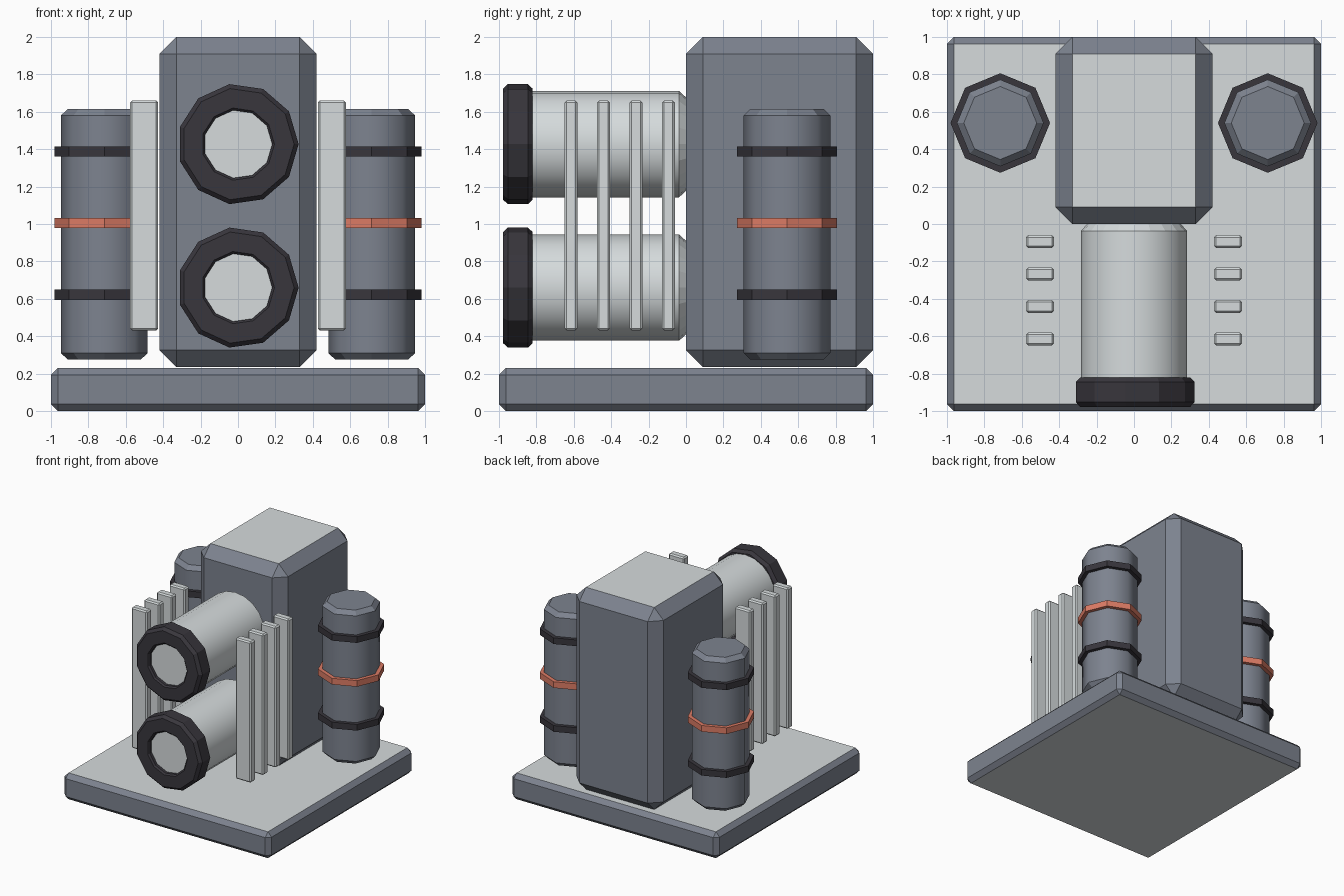
import bpy, bmesh, math
from mathutils import Matrix

if "Cube" in bpy.data.objects:
    bpy.data.objects.remove(bpy.data.objects["Cube"])


def material(name, rgb):
    m = bpy.data.materials.new(name)
    m.diffuse_color = (*rgb, 1)
    m.use_nodes = True
    m.node_tree.nodes["Principled BSDF"].inputs["Base Color"].default_value = m.diffuse_color
    return m


LIGHT = material("light_grey", (0.67, 0.71, 0.72))
SLATE = material("slate_grey", (0.205, 0.227, 0.275))
DARK = material("dark_charcoal", (0.04, 0.037, 0.046))
COPPER = material("copper_orange", (0.72, 0.20, 0.13))


def finish(bm, name, mats):
    bmesh.ops.recalc_face_normals(bm, faces=bm.faces)
    mesh = bpy.data.meshes.new(name)
    bm.to_mesh(mesh)
    bm.free()
    for m in mats:
        mesh.materials.append(m)
    ob = bpy.data.objects.new(name, mesh)
    bpy.context.collection.objects.link(ob)
    return ob


def box(name, lo, hi, bevel, mats):
    """Chamfered box; a second material goes on the flat top and bottom."""
    bm = bmesh.new()
    bmesh.ops.create_cube(bm, size=1)
    for v in bm.verts:
        for i in range(3):
            v.co[i] = lo[i] + (v.co[i] + 0.5) * (hi[i] - lo[i])
    bmesh.ops.bevel(bm, geom=bm.edges[:], offset=bevel, segments=1,
                    affect='EDGES', profile=0.5)
    bm.normal_update()
    if len(mats) > 1:
        for f in bm.faces:
            f.material_index = int(abs(f.normal.z) > 0.99)
    return finish(bm, name, mats)


def lathe(name, profile, sides, place, mat, closed=False, smooth=False):
    """Spin (radius, height) points round local z; cap the ends unless closed."""
    bm = bmesh.new()
    rings = []
    for r, h in profile:
        rings.append([bm.verts.new((r * math.cos(a), r * math.sin(a), h))
                      for a in (2 * math.pi * k / sides for k in range(sides))])
    pairs = list(zip(rings, rings[1:]))
    if closed:
        pairs.append((rings[-1], rings[0]))
    else:
        bm.faces.new(rings[0])
        bm.faces.new(rings[-1])
    for a, b in pairs:
        for k in range(sides):
            n = (k + 1) % sides
            bm.faces.new((a[k], a[n], b[n], b[k]))
    bm.normal_update()
    if smooth:  # only the straight wall is rounded
        for f in bm.faces:
            f.smooth = abs(f.normal.z) < 0.1
    bm.transform(place)
    return finish(bm, name, [mat])


# Base slab and main tower
box("base", (-1, -1, 0), (1, 1, 0.23), 0.037, [SLATE, LIGHT])
box("tower", (-0.42, 0, 0.235), (0.42, 1, 2.0), 0.09, [SLATE, LIGHT])

# Two horizontal barrels with thick muzzle collars (local z points to the front)
for tag, z in (("lower", 0.66), ("upper", 1.427)):
    place = Matrix.Translation((0, 0, z)) @ Matrix.Rotation(math.pi / 2, 4, 'X')
    lathe(f"{tag}_barrel", [(0.25, 0), (0.284, 0.037), (0.284, 0.905), (0.25, 0.94)],
          20, place, LIGHT, smooth=True)
    lathe(f"{tag}_collar", [(0.195, 0.82), (0.30, 0.82), (0.324, 0.845), (0.324, 0.953),
                            (0.30, 0.978), (0.195, 0.978), (0.183, 0.965), (0.183, 0.835)],
          11, place, DARK, closed=True)

for side, s in (("left", -1), ("right", 1)):
    # Upright canister with three bands
    place = Matrix.Translation((s * 0.715, 0.54, 0))
    lathe(f"{side}_canister", [(0.195, 0.275), (0.232, 0.31), (0.232, 1.58), (0.195, 1.615)],
          8, place, SLATE, smooth=True)
    for tag, z, mat in (("lower", 0.622, DARK), ("middle", 1.005, COPPER),
                        ("upper", 1.388, DARK)):
        lathe(f"{side}_{tag}_band", [(0.21, z - 0.027), (0.266, z - 0.027),
                                     (0.266, z + 0.027), (0.21, z + 0.027)],
              8, place, mat, closed=True)
    # Row of upright cooling slats
    x0, x1 = sorted((s * 0.427, s * 0.577))
    for i in range(4):
        y = -0.615 + 0.1737 * i
        box(f"{side}_slat_{i + 1}", (x0, y - 0.034, 0.43), (x1, y + 0.034, 1.66),
            0.011, [LIGHT])
